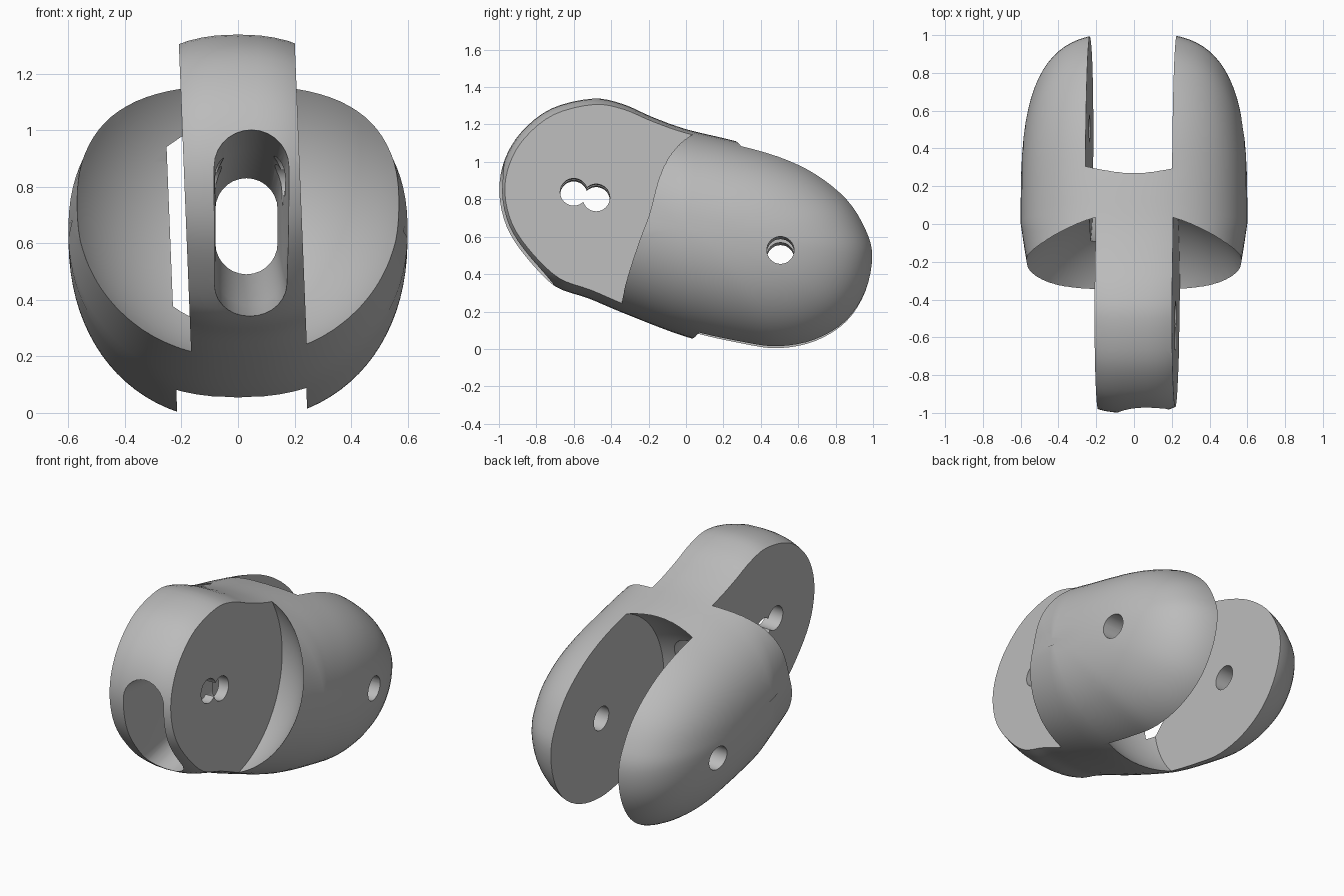
import bpy, bmesh, math
from mathutils import Vector, Matrix

if "Cube" in bpy.data.objects:
    bpy.data.objects.remove(bpy.data.objects["Cube"], do_unlink=True)

grey = bpy.data.materials.new("plain_grey")
grey.use_nodes = True
grey.diffuse_color = (0.5, 0.5, 0.5, 1)
grey.node_tree.nodes["Principled BSDF"].inputs["Base Color"].default_value = (0.5, 0.5, 0.5, 1)

TILT = Vector((1, 0, 0.04))          # normal of the slightly leaning side walls
KNUCKLE = Vector((0, -0.5, 0.83))    # front pivot
FORK = Vector((0, 0.505, 0.505))     # rear pivot


def make_object(name, bm):
    bmesh.ops.recalc_face_normals(bm, faces=bm.faces)
    mesh = bpy.data.meshes.new(name)
    bm.to_mesh(mesh)
    bm.free()
    mesh.materials.append(grey)
    obj = bpy.data.objects.new(name, mesh)
    bpy.context.collection.objects.link(obj)
    return obj


def smooth_loop(pts, steps=4):
    """Closed Catmull-Rom curve through the points."""
    out, n = [], len(pts)
    for i in range(n):
        a, b, c, d = (Vector(pts[(i + k) % n]) for k in (-1, 0, 1, 2))
        for k in range(steps):
            t = k / steps
            out.append(0.5 * (2 * b + (c - a) * t + (2 * a - 5 * b + 4 * c - d) * t**2
                              + (3 * b - a - 3 * c + d) * t**3))
    return out


def loft(rings):
    """Skin a list of rings and cap both ends."""
    bm = bmesh.new()
    rows = [[bm.verts.new(p) for p in ring] for ring in rings]
    n = len(rows[0])
    for r, q in zip(rows, rows[1:]):
        for i in range(n):
            bm.faces.new((r[i], r[(i + 1) % n], q[(i + 1) % n], q[i]))
    bm.faces.new(rows[0])
    bm.faces.new(rows[-1][::-1])
    return bm


def clip(bm, offset, side):
    """Keep only the part with side * (x + 0.04 z - offset) > 0, capped."""
    res = bmesh.ops.bisect_plane(bm, geom=bm.verts[:] + bm.edges[:] + bm.faces[:],
                                 plane_co=(offset, 0, 0), plane_no=TILT * -side,
                                 clear_outer=True)
    edges = [e for e in res["geom_cut"] if isinstance(e, bmesh.types.BMEdge)]
    bmesh.ops.edgeloop_fill(bm, edges=edges)


def ball(center, radius):
    bm = bmesh.new()
    turn = Matrix.Rotation(math.pi / 2, 4, 'Y')
    bmesh.ops.create_uvsphere(bm, u_segments=64, v_segments=40, radius=radius,
                              matrix=Matrix.Translation(center) @ turn)
    return bm


def pin(y, z):
    bm = bmesh.new()
    turn = TILT.to_track_quat('Z', 'Y').to_matrix().to_4x4()
    bmesh.ops.create_cone(bm, cap_ends=True, segments=32, radius1=0.073, radius2=0.073,
                          depth=3, matrix=Matrix.Translation((0, y, z)) @ turn)
    return bm


def stadium(y, x0, x1, z0, z1, n=14):
    """Upright slot outline at depth y."""
    r, cx = (x1 - x0) / 2, (x0 + x1) / 2
    ring = []
    for cz, start in ((z1 - r, 0), (z0 + r, math.pi)):
        for i in range(n + 1):
            a = start + math.pi * i / n
            ring.append((cx + r * math.cos(a), y, cz + r * math.sin(a)))
    return ring


def axis_height(y):
    return 0.64 - 0.2 * y


def shrink(f, power):
    """Superellipse falloff from the middle (f = 0) to the side (f = 1)."""
    return (1 - f ** power) ** (1 / power)


def body_ring(outline, f, sign):
    """Side outline shrunk about the sloping axis, narrower towards the front."""
    ring = []
    for y, z in outline:
        height = z - axis_height(y)
        ny = y * shrink(f, 3.2)
        nz = axis_height(ny) + height * shrink(f, 2.3 if height > 0 else 2.1)
        ring.append((sign * 0.6 * f * (1 - 0.25 * max(0, -ny)), ny, nz))
    return ring


# Body: side outline (y, z), rounded towards both sides
outline = smooth_loop([
    (-1, 0.84), (-0.97, 1.01), (-0.88, 1.16), (-0.72, 1.285), (-0.5, 1.338),
    (-0.34, 1.31), (-0.18, 1.24), (0, 1.175), (0.25, 1.115), (0.5, 1.045),
    (0.7, 0.95), (0.87, 0.81), (0.97, 0.65), (1.01, 0.5), (0.975, 0.3),
    (0.87, 0.125), (0.7, 0.012), (0.5, -0.03), (0.3, -0.005), (0, 0.065),
    (-0.33, 0.19), (-0.52, 0.27), (-0.7, 0.335), (-0.85, 0.48), (-0.96, 0.65)])
rings = []
for i in range(41):
    t = math.radians(-88 + 4.4 * i)
    rings.append(body_ring(outline, abs(math.sin(t)) ** 0.75, math.copysign(1, t)))
body = make_object("finger_link", loft(rings))

cutters = []

# Rounded sockets either side of the front tongue
for side in (1, -1):
    bm = ball(KNUCKLE, 0.655)
    clip(bm, 0.048 + side * 0.205, side)
    cutters.append(make_object("socket_cutter", bm))

# Rear slot between the two fork ears
bm = ball(FORK, 0.65)
for side in (1, -1):
    clip(bm, 0.015 - side * 0.23, side)
cutters.append(make_object("fork_cutter", bm))

# Tapering channel through the tongue
cutters.append(make_object("channel_cutter", loft([
    stadium(-1.1, -0.085, 0.185, 0.27, 1.02),
    stadium(-0.5, -0.08, 0.16, 0.38, 0.93),
    stadium(-0.15, -0.08, 0.14, 0.49, 0.83),
    stadium(0.1, -0.08, 0.14, 0.49, 0.83)])))

# Pin holes
for y, z in ((FORK.y, FORK.z), (-0.6, 0.83), (-0.48, 0.8)):
    cutters.append(make_object("pin_cutter", pin(y, z)))

# Carve the body, then drop the cutters
for c in cutters:
    c.hide_render = True
    mod = body.modifiers.new(c.name, 'BOOLEAN')
    mod.operation, mod.solver, mod.object = 'DIFFERENCE', 'EXACT', c
deps = bpy.context.evaluated_depsgraph_get()
carved = bpy.data.meshes.new_from_object(body.evaluated_get(deps))
body.modifiers.clear()
body.data = carved
for c in cutters:
    bpy.data.objects.remove(c, do_unlink=True)

bpy.ops.object.select_all(action='DESELECT')
body.select_set(True)
bpy.context.view_layer.objects.active = body
bpy.ops.object.shade_smooth_by_angle(angle=math.radians(30))
